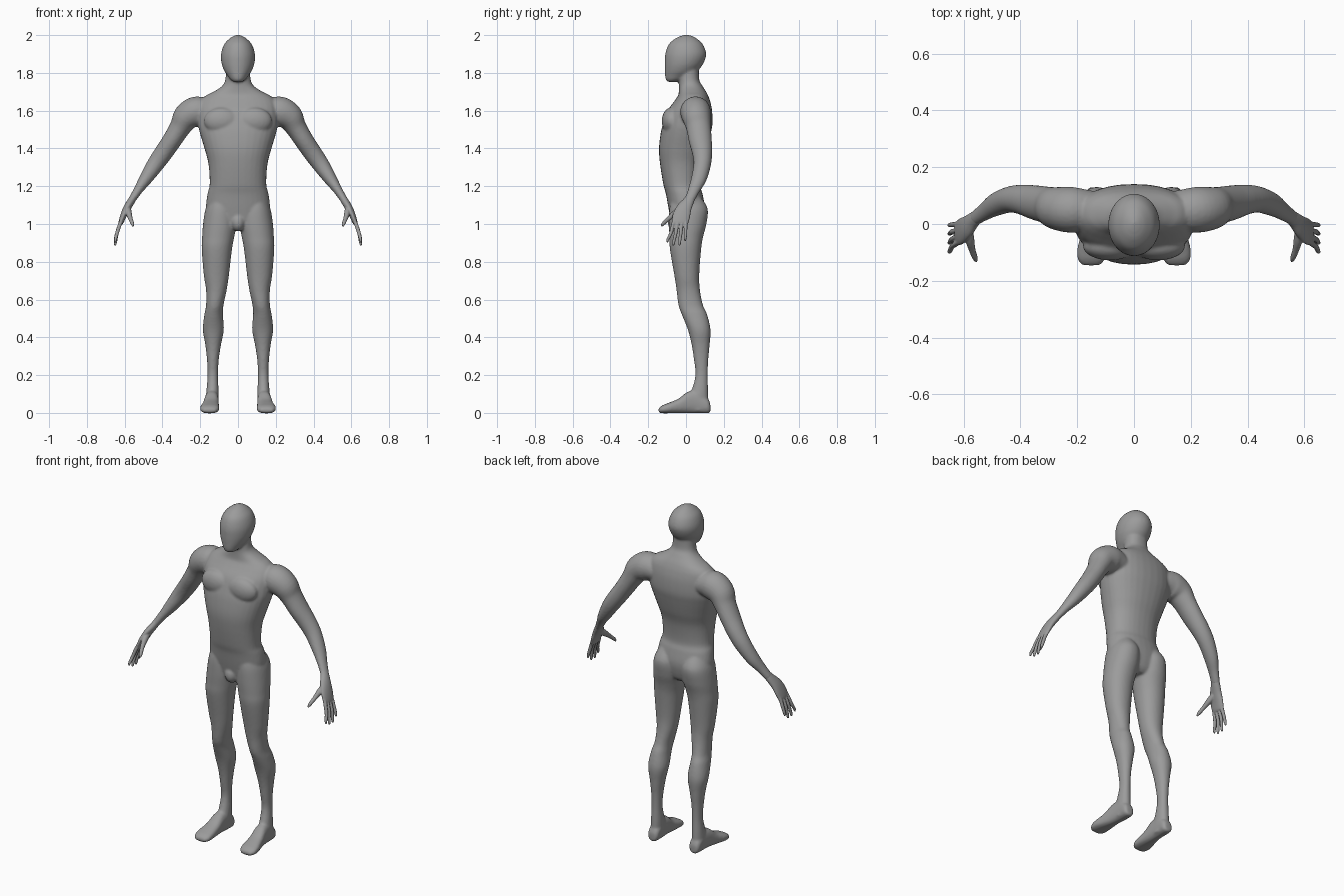
import bpy, bmesh, math
from mathutils import Vector

skin = bpy.data.materials.new("grey skin")
skin.diffuse_color = (0.33, 0.33, 0.33, 1)


def spline(rows, steps=5):
    """Smooth a list of number rows with Catmull-Rom interpolation."""
    out = []
    for i in range(len(rows) - 1):
        p0, p1 = rows[max(i - 1, 0)], rows[i]
        p2, p3 = rows[i + 1], rows[min(i + 2, len(rows) - 1)]
        for s in range(steps):
            t = s / steps
            out.append([0.5 * (2 * b + (c - a) * t + (2 * a - 5 * b + 4 * c - d) * t * t
                               + (3 * b - a - 3 * c + d) * t ** 3)
                        for a, b, c, d in zip(p0, p1, p2, p3)])
    return out + [list(rows[-1])]


def skin_rings(bm, rings, power, sides, n=32):
    """Bridge (centre, half axis, half axis) rings into a closed shell, per side."""
    for sx in sides:
        loops = []
        for c, a, b in rings:
            loop = []
            for k in range(n):
                u = 2 * math.pi * k / n
                cu, su = math.cos(u), math.sin(u)
                p = (c + a * math.copysign(abs(cu) ** (2 / power), cu)
                     + b * math.copysign(abs(su) ** (2 / power), su))
                loop.append(bm.verts.new((p.x * sx, p.y, p.z)))
            loops.append(loop)
        for l, m in zip(loops, loops[1:]):
            for k in range(n):
                bm.faces.new((l[k], l[(k + 1) % n], m[(k + 1) % n], m[k]))
        bm.faces.new(loops[0])
        bm.faces.new(loops[-1])


def stack(bm, rows, power=2.0, sides=(1,), axis="z"):
    """Loft from rows of (position, x min, x max, depth min, depth max)."""
    rings = []
    for t, x0, x1, d0, d1 in spline(rows):
        cx, cd, rx, rd = (x0 + x1) / 2, (d0 + d1) / 2, (x1 - x0) / 2, (d1 - d0) / 2
        if axis == "z":
            rings.append((Vector((cx, cd, t)), Vector((rx, 0, 0)), Vector((0, rd, 0))))
        else:
            rings.append((Vector((cx, t, cd)), Vector((rx, 0, 0)), Vector((0, 0, rd))))
    skin_rings(bm, rings, power, sides)


def limb(bm, rows, sides=(1, -1), n=24):
    """Tube along rows of (x, y, z, sideways radius, depth radius)."""
    pts = spline(rows)
    rings = []
    for i, p in enumerate(pts):
        d = Vector(pts[min(i + 1, len(pts) - 1)][:3]) - Vector(pts[max(i - 1, 0)][:3])
        a = d.cross(Vector((0, 1, 0))).normalized()
        b = d.cross(a).normalized()
        rings.append((Vector(p[:3]), a * p[3], b * p[4]))
    skin_rings(bm, rings, 2.0, sides, n)


def ball(bm, centre, radii, sides=(1, -1)):
    for sx in sides:
        made = bmesh.ops.create_uvsphere(bm, u_segments=24, v_segments=16, radius=1)
        for v in made["verts"]:
            v.co = Vector((sx * (centre[0] + v.co.x * radii[0]),
                           centre[1] + v.co.y * radii[1], centre[2] + v.co.z * radii[2]))


def finish(bm, name, voxel, smooth):
    """Fuse the overlapping masses into one smooth skin."""
    bmesh.ops.recalc_face_normals(bm, faces=bm.faces)
    mesh = bpy.data.meshes.new(name)
    bm.to_mesh(mesh)
    bm.free()
    mesh.materials.append(skin)
    ob = bpy.data.objects.new(name, mesh)
    bpy.context.collection.objects.link(ob)
    fuse = ob.modifiers.new("fuse", "REMESH")
    fuse.mode, fuse.voxel_size, fuse.use_smooth_shade = "VOXEL", voxel, True
    relax = ob.modifiers.new("relax", "SMOOTH")
    relax.factor, relax.iterations = 0.5, smooth
    bpy.context.view_layer.update()
    done = bpy.data.meshes.new_from_object(ob.evaluated_get(bpy.context.evaluated_depsgraph_get()))
    ob.modifiers.clear()
    ob.data = done
    if not done.materials:
        done.materials.append(skin)
    for f in done.polygons:
        f.use_smooth = True


body = bmesh.new()
# torso and neck: height, half width, front, back
torso = [(0.97, .09, -.06, .06), (1.0, .14, -.075, .085), (1.08, .168, -.092, .100),
         (1.157, .162, -.106, .088), (1.21, .150, -.120, .075), (1.315, .156, -.137, .086),
         (1.395, .176, -.143, .110), (1.475, .200, -.135, .130), (1.53, .212, -.122, .140),
         (1.60, .212, -.098, .138), (1.65, .200, -.062, .128), (1.68, .170, -.042, .117),
         (1.70, .130, -.038, .107), (1.73, .085, -.037, .088), (1.765, .067, -.038, .070),
         (1.84, .062, -.040, .068)]
stack(body, [(z, -w, w, f, b) for z, w, f, b in torso], 2.25)
# head
head = [(1.752, .022, -.096, -.050), (1.765, .040, -.107, -.010), (1.785, .055, -.111, .030),
        (1.81, .072, -.112, .062), (1.85, .087, -.113, .092), (1.90, .090, -.110, .107),
        (1.95, .074, -.092, .090), (1.98, .047, -.060, .060), (1.994, .026, -.032, .035),
        (2.002, .006, -.006, .010)]
stack(body, [(z, -w, w, f, b) for z, w, f, b in head])
# chest muscles and groin
ball(body, (.085, -.078, 1.545), (.095, .050, .072))
ball(body, (0, -.055, 1.01), (.038, .042, .05), (1,))
# legs: height, inner x, outer x, front, back
stack(body, [(1.14, .035, .145, -.075, .080), (1.08, .012, .172, -.088, .115),
             (1.0, .008, .185, -.090, .108), (.93, .020, .190, -.088, .090),
             (.865, .032, .192, -.085, .080), (.73, .048, .181, -.062, .070),
             (.65, .060, .169, -.050, .074), (.57, .077, .169, -.040, .090),
             (.52, .080, .178, -.022, .112), (.44, .075, .186, .010, .130),
             (.36, .090, .173, .030, .125), (.28, .102, .164, .042, .118),
             (.20, .106, .161, .050, .115), (.12, .103, .167, .030, .117),
             (.07, .102, .170, .010, .118), (.01, .104, .168, .010, .118)], 2.1, (1, -1))
# feet: depth, inner x, outer x, sole, top
stack(body, [(.129, .118, .155, .005, .045), (.115, .104, .168, -.002, .075),
             (.06, .102, .172, -.002, .115), (.01, .102, .178, -.002, .112),
             (-.04, .101, .188, -.002, .075), (-.09, .099, .200, -.002, .054),
             (-.125, .103, .198, -.002, .040), (-.146, .120, .182, .002, .024)],
      2.5, (1, -1), "y")
# arms from shoulder to wrist
limb(body, [(.13, .055, 1.585, .055, .060), (.21, .050, 1.596, .080, .080),
            (.270, .055, 1.568, .074, .076), (.305, .066, 1.514, .057, .066),
            (.350, .076, 1.442, .051, .061), (.395, .086, 1.376, .049, .053),
            (.438, .086, 1.315, .045, .046), (.488, .068, 1.240, .035, .041),
            (.525, .044, 1.185, .025, .032), (.550, .027, 1.146, .021, .028),
            (.562, .018, 1.128, .020, .027)])
finish(body, "body", 0.007, 5)

hands = bmesh.new()
# palms
limb(hands, [(.545, .030, 1.155, .018, .024), (.565, .014, 1.122, .020, .029),
             (.588, -.010, 1.083, .020, .040), (.606, -.024, 1.045, .017, .046),
             (.620, -.032, 1.008, .013, .044), (.624, -.033, .998, .008, .038)])
# fingers: root depth, tip depth, tip height
for root, tip, low in ((-.064, -.097, .905), (-.043, -.066, .888),
                       (-.022, -.034, .888), (-.001, -.004, .912)):
    limb(hands, [(.612, root + .004, 1.03, .010, .010), (.628, root * .8 + tip * .2, .99, .0105, .0095),
                 (.641, (root + tip) / 2, .95, .010, .009), (.649, tip, low + .012, .008, .0075),
                 (.651, tip, low - .003, .004, .004)], n=12)
# thumbs
limb(hands, [(.585, -.015, 1.085, .018, .020), (.578, -.055, 1.058, .016, .018),
             (.570, -.090, 1.030, .012, .012), (.560, -.118, 1.004, .010, .010),
             (.555, -.131, .988, .005, .005)], n=12)
finish(hands, "hands", 0.0035, 2)
